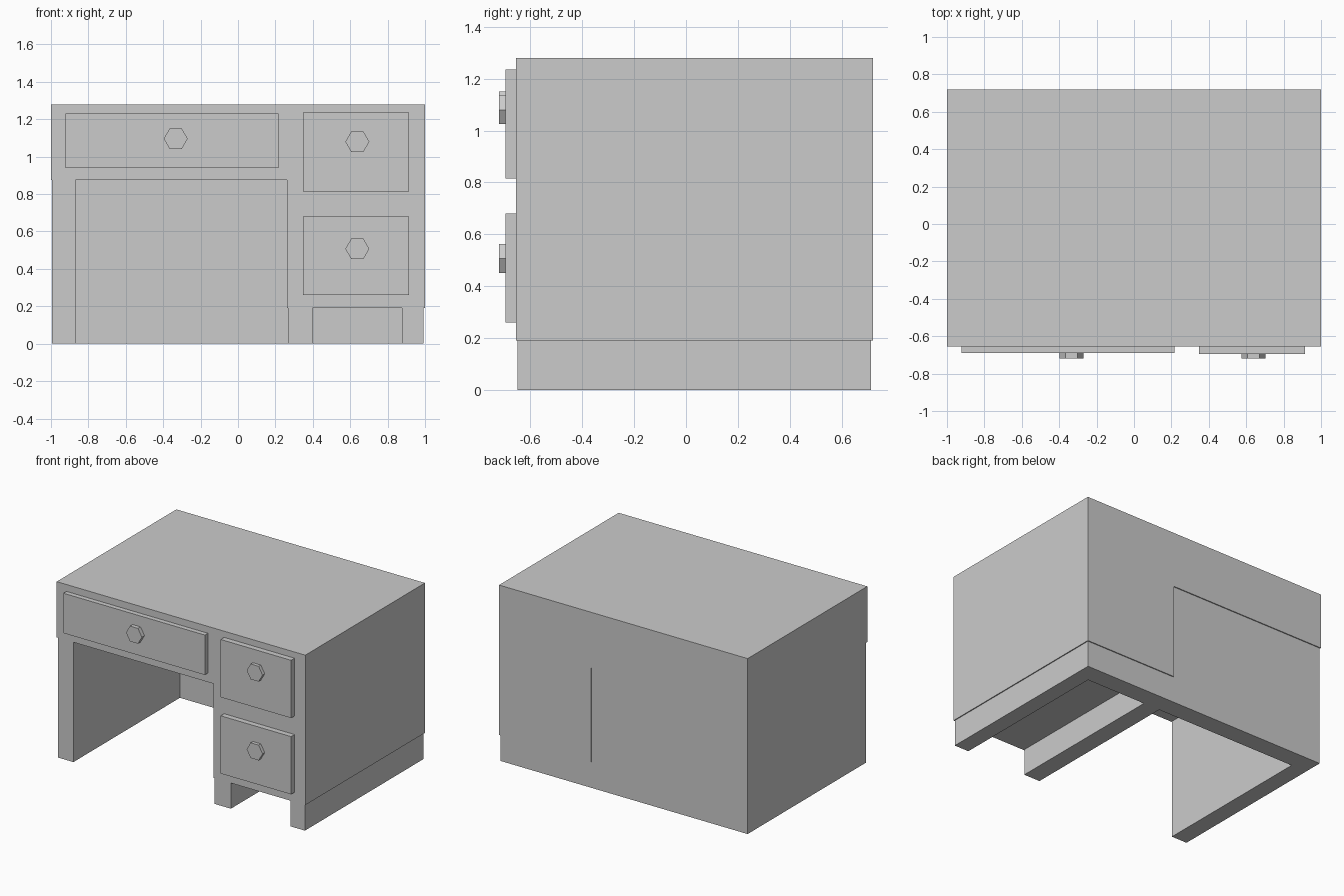
import bpy, bmesh, math
from mathutils import Matrix

if "Cube" in bpy.data.objects:
    bpy.data.objects.remove(bpy.data.objects["Cube"])


def finish(name, bm):
    bmesh.ops.recalc_face_normals(bm, faces=bm.faces)
    mesh = bpy.data.meshes.new(name)
    bm.to_mesh(mesh)
    bm.free()
    obj = bpy.data.objects.new(name, mesh)
    bpy.context.collection.objects.link(obj)
    return obj


def prism(name, profile, y0, y1):
    """Extrude an (x, z) outline from y0 to y1."""
    bm = bmesh.new()
    face = bm.faces.new([bm.verts.new((x, y0, z)) for x, z in profile])
    ext = bmesh.ops.extrude_face_region(bm, geom=[face], use_keep_orig=True)
    moved = [v for v in ext["geom"] if isinstance(v, bmesh.types.BMVert)]
    bmesh.ops.translate(bm, verts=moved, vec=(0, y1 - y0, 0))
    return finish(name, bm)


def box(name, x0, x1, y0, y1, z0, z1):
    return prism(name, [(x0, z0), (x1, z0), (x1, z1), (x0, z1)], y0, y1)


def knob(name, x, z, y0, y1, radius=0.064):
    """Six-sided knob with its corners pointing along x."""
    hexagon = [(x + radius * math.cos(i * math.pi / 3),
                z + radius * math.sin(i * math.pi / 3)) for i in range(6)]
    return prism(name, hexagon, y0, y1)


FRONT, BACK = -0.655, 0.72
BASE_FRONT, BASE_BACK, BASE_INNER = -0.649, 0.713, 0.575

# L-shaped body: thick top plus drawer cabinet on the right
prism("desk_body", [(-1, 0.875), (0.262, 0.875), (0.262, 0.19), (1, 0.19),
                    (1, 1.28), (-1, 1.28)], FRONT, BACK)

# Slightly inset back panel closing the kneehole and cabinet base
prism("back_panel", [(-0.995, 0), (0.993, 0), (0.993, 0.19), (0.267, 0.19),
                     (0.267, 0.875), (-0.995, 0.875)], BASE_INNER, BASE_BACK)

# Left side support and the two runners under the cabinet
box("left_side_panel", -0.995, -0.87, BASE_FRONT, BASE_INNER, 0, 0.875)
box("cabinet_foot_inner", 0.267, 0.397, BASE_FRONT, BASE_INNER, 0, 0.19)
box("cabinet_foot_outer", 0.877, 0.993, BASE_FRONT, BASE_INNER, 0, 0.19)

# Drawer fronts with hexagonal knobs: x0, x1, z0, z1, front y, knob x, knob z
drawers = {
    "wide_drawer": (-0.922, 0.216, 0.94, 1.23, -0.69, -0.333, 1.096),
    "upper_drawer": (0.347, 0.914, 0.815, 1.235, -0.695, 0.638, 1.08),
    "lower_drawer": (0.347, 0.914, 0.26, 0.68, -0.695, 0.638, 0.507),
}
for name, (x0, x1, z0, z1, y, kx, kz) in drawers.items():
    box(name, x0, x1, y, FRONT, z0, z1)
    knob(name + "_knob", kx, kz, -0.72, y)
